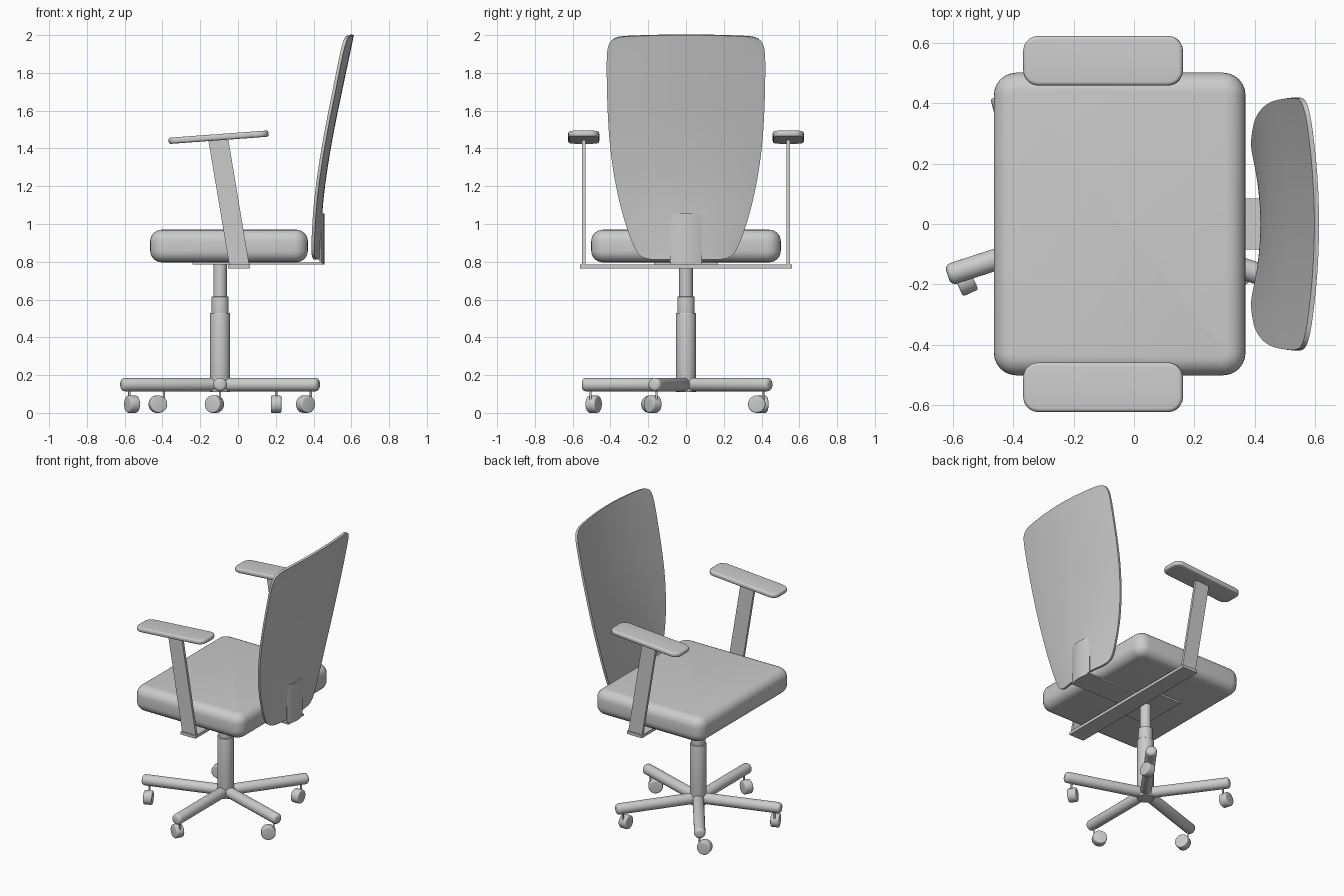
import bpy, bmesh
from math import radians, cos, sin, pi
from mathutils import Matrix, Vector

if "Cube" in bpy.data.objects:
    bpy.data.objects.remove(bpy.data.objects["Cube"])

CX = -0.095  # column axis


def finish(name, bm, smooth=True):
    bmesh.ops.recalc_face_normals(bm, faces=bm.faces[:])
    me = bpy.data.meshes.new(name)
    bm.to_mesh(me)
    bm.free()
    ob = bpy.data.objects.new(name, me)
    bpy.context.collection.objects.link(ob)
    bpy.context.view_layer.objects.active = ob
    for o in bpy.context.selected_objects:
        o.select_set(False)
    ob.select_set(True)
    if smooth:
        bpy.ops.object.shade_smooth_by_angle(angle=radians(35))
    return ob


def box(name, lo, hi, corner=0, edge=0, segs=5, shear=0, tilt=0):
    """Box from lo to hi; optional rounded plan corners, rounded rims, x shear of the top, tilt about y."""
    lo, hi = Vector(lo), Vector(hi)
    bm = bmesh.new()
    bmesh.ops.create_cube(bm, size=1, matrix=Matrix.Diagonal((*(hi - lo), 1)))
    if corner:
        es = [e for e in bm.edges if abs(e.verts[0].co.z - e.verts[1].co.z) > 1e-4]
        bmesh.ops.bevel(bm, geom=es, offset=corner, segments=segs, profile=0.5, affect='EDGES')
    if edge:
        top = (hi.z - lo.z) / 2
        es = [e for e in bm.edges if abs(e.verts[0].co.z - e.verts[1].co.z) < 1e-4]
        bmesh.ops.bevel(bm, geom=es, offset=edge, segments=segs, profile=0.5, affect='EDGES')
    for v in bm.verts:
        if v.co.z > 0:
            v.co.x += shear
    bm.transform(Matrix.Translation((lo + hi) / 2) @ Matrix.Rotation(tilt, 4, 'Y'))
    return finish(name, bm)


def tube(name, a, b, r, bevel=0, segs=28):
    """Cylinder from point a to point b with optionally rounded rims."""
    a, b = Vector(a), Vector(b)
    d = b - a
    bm = bmesh.new()
    bmesh.ops.create_cone(bm, cap_ends=True, segments=segs, radius1=r, radius2=r, depth=d.length)
    if bevel:
        es = [e for e in bm.edges if abs(e.verts[0].co.z - e.verts[1].co.z) < 1e-4]
        bmesh.ops.bevel(bm, geom=es, offset=bevel, segments=4, profile=0.5, affect='EDGES')
    bm.transform(Matrix.Translation((a + b) / 2) @ d.to_track_quat('Z', 'Y').to_matrix().to_4x4())
    return finish(name, bm)


def sheet(name, rows, thickness, subsurf=0):
    """Solid panel from rows of points; thickness grows towards -x."""
    bm = bmesh.new()
    vs = [[bm.verts.new(p) for p in row] for row in rows]
    for r0, r1 in zip(vs, vs[1:]):
        for i in range(len(r0) - 1):
            bm.faces.new((r0[i], r0[i + 1], r1[i + 1], r1[i]))
    ob = finish(name, bm, smooth=False)
    if ob.data.polygons[0].normal.x < 0:
        ob.data.flip_normals()
    if subsurf:
        ob.modifiers.new("smooth", 'SUBSURF').levels = subsurf
        ob.modifiers["smooth"].render_levels = subsurf
    m = ob.modifiers.new("thickness", 'SOLIDIFY')
    m.thickness, m.offset = thickness, -1
    bpy.ops.object.convert(target='MESH')
    bpy.ops.object.shade_smooth_by_angle(angle=radians(40))
    return ob


# Seat cushion
box("seat", (-0.465, -0.502, 0.797), (0.37, 0.502, 0.97), corner=0.075, edge=0.062, segs=6)

# Backrest: half width, height, centre x and sideways curl for each row
back = [(0.19, 0.812, 0.435, 0.5), (0.245, 0.825, 0.435, 0.5), (0.272, 0.87, 0.436, 0.45),
        (0.305, 0.95, 0.44, 0.36), (0.342, 1.07, 0.447, 0.29), (0.372, 1.2, 0.46, 0.24),
        (0.398, 1.36, 0.484, 0.21), (0.412, 1.52, 0.513, 0.2), (0.419, 1.7, 0.551, 0.2),
        (0.421, 1.88, 0.59, 0.22), (0.415, 1.94, 0.603, 0.22), (0.398, 1.973, 0.61, 0.22),
        (0.36, 1.99, 0.614, 0.22)]
rows = []
for hw, z, x, k in back:
    row = []
    for i in range(13):
        u = i / 6 - 1
        arch = 0.01 * (1 - u * u) * max(0, (z - 1.7) / 0.29)
        row.append((x - k * (u * hw) ** 2, u * hw, z + arch))
    rows.append(row)
sheet("backrest", rows, 0.016, subsurf=2)

# Back bracket: curved upright plate and flat strip under the seat
sheet("back_bracket",
      [[(0.457 - 2.4 * y * y, y, z) for y in [0.085 * (i / 5 - 1) for i in range(11)]]
       for z in (0.785, 1.055)], 0.008)
box("back_bracket_strip", (-0.1, -0.085, 0.785), (0.45, 0.085, 0.795))
box("mount_plate", (-0.24, -0.17, 0.785), (0.05, 0.17, 0.799))

# Armrests
box("arm_crossbar", (-0.052, -0.56, 0.765), (0.064, 0.56, 0.785))
for s, side in ((-1, "right"), (1, "left")):
    y0, y1 = sorted((s * 0.533, s * 0.551))
    box("arm_upright_" + side, (-0.045, y0, 0.775), (0.061, y1, 1.445), shear=-0.112)
    y0, y1 = sorted((s * 0.459, s * 0.624))
    box("arm_pad_" + side, (-0.368, y0, 1.443), (0.163, y1, 1.476),
        corner=0.05, edge=0.013, tilt=radians(-4.2))

# Gas-lift column
tube("column_lower", (CX, 0, 0.11), (CX, 0, 0.53), 0.053, 0.004)
tube("column_middle", (CX, 0, 0.5), (CX, 0, 0.615), 0.046, 0.003)
tube("column_upper", (CX, 0, 0.6), (CX, 0, 0.79), 0.036)

# Five-star base: leg angle and the direction its caster trails
for i, (leg, trail) in enumerate(((-90, 152), (-18, 215), (54, 270), (126, 195), (198, 295)), 1):
    d = Vector((cos(radians(leg)), sin(radians(leg)), 0))
    t = Vector((cos(radians(trail)), sin(radians(trail)), 0))
    c = Vector((CX, 0, 0))
    tube(f"base_leg_{i}", c + Vector((0, 0, 0.15)), c + d * 0.55 + Vector((0, 0, 0.15)), 0.036, 0.02)
    stem = c + d * 0.505
    tube(f"caster_stem_{i}", stem + Vector((0, 0, 0.06)), stem + Vector((0, 0, 0.13)), 0.006, segs=12)
    hub = stem + t * 0.034 + Vector((0, 0, 0.046))
    axis = Vector((-t.y, t.x, 0)) * 0.028
    tube(f"caster_wheel_{i}", hub - axis, hub + axis, 0.046, 0.008)
